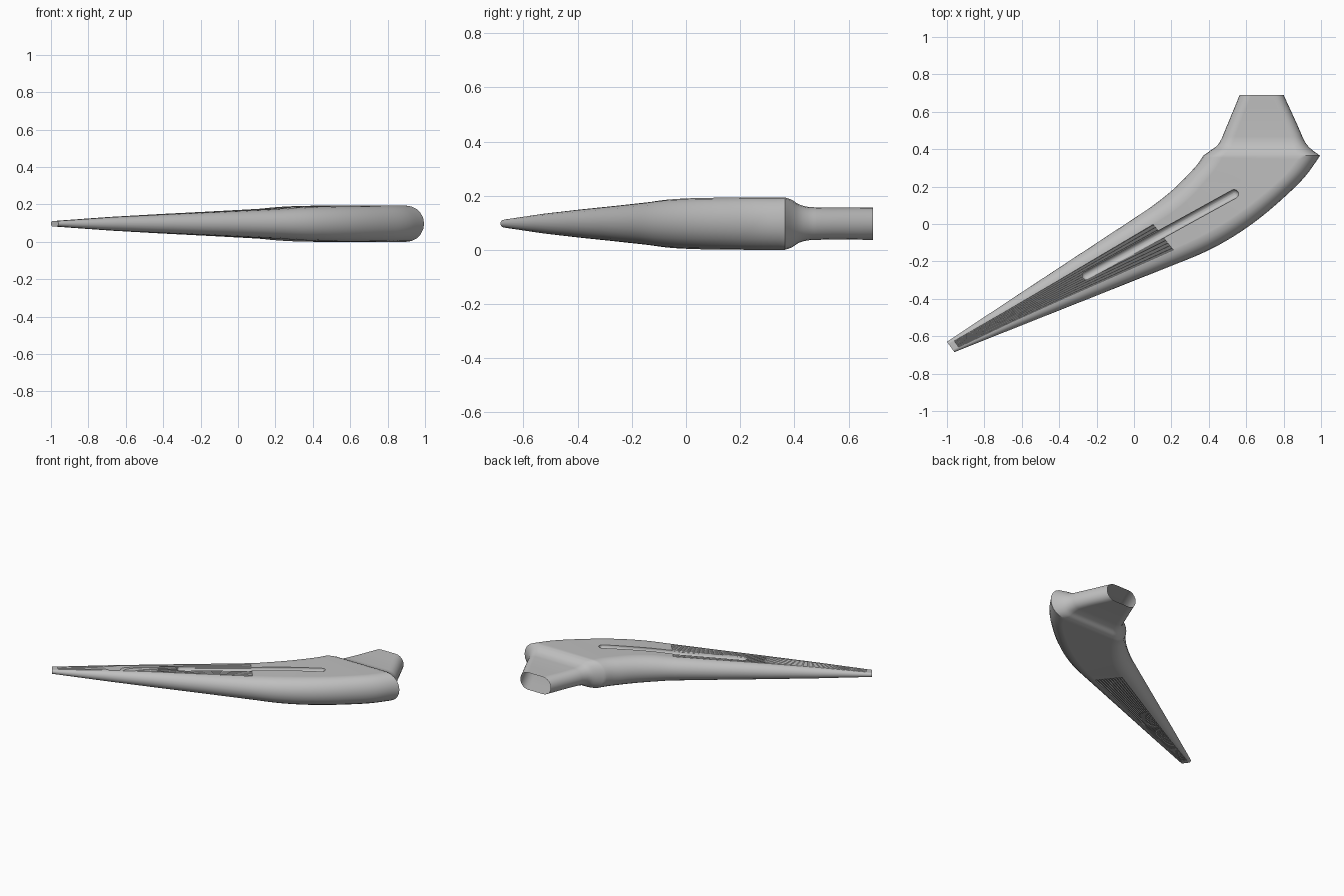
import bpy, bmesh, math
from mathutils import Vector, Matrix

if "Cube" in bpy.data.objects:
    bpy.data.objects.remove(bpy.data.objects["Cube"])

MID_Z = 0.097
FLAT = 40       # divisions across each flat side
ARC = 10        # divisions around each rounded edge

metal = bpy.data.materials.new("satin grey metal")
metal.use_nodes = True
GREY = (0.52, 0.52, 0.52, 1)
metal.diffuse_color = GREY
metal.node_tree.nodes["Principled BSDF"].inputs["Base Color"].default_value = GREY

# Stations: inner edge x, y, outer edge x, y, half thickness
BLADE = [(-1, -.63, -.96, -.685, .014), (-.97, -.61, -.93, -.673, .0165),
         (.05, .063, .26, -.2, .079), (.13, .12, .42, -.13, .088),
         (.215, .19, .61, -.015, .094), (.29, .265, .80, .14, .096),
         (.34, .32, .92, .26, .097), (.37, .365, .995, .365, .097)]
NECK = [BLADE[-1], (.405, .39, .96, .39, .088), (.44, .415, .932, .415, .072),
        (.465, .45, .908, .45, .062), (.48, .485, .893, .485, .06),
        (.565, .69, .80, .69, .06)]


def smooth_path(rows, straight=0):
    """Return a function (segment, t) giving a smooth station; early rows stay straight."""
    rows = [Vector(r) for r in rows]
    gaps, slopes = [], []
    for a, b in zip(rows, rows[1:]):
        gap = math.hypot(b[0] + b[2] - a[0] - a[2], b[1] + b[3] - a[1] - a[3])
        gaps.append(gap)
        slopes.append((b - a) / gap)
    tangents = [slopes[0]]
    for i in range(1, len(slopes)):
        if i <= straight:
            tangents.append(slopes[i - 1])
        else:
            p, n = gaps[i - 1], gaps[i]
            tangents.append((slopes[i - 1] * n + slopes[i] * p) / (p + n))
    tangents.append(slopes[-1])

    def at(i, t):
        g = gaps[i]
        return (rows[i] * (2*t**3 - 3*t**2 + 1) + tangents[i] * g * (t**3 - 2*t**2 + t)
                + rows[i + 1] * (3*t**2 - 2*t**3) + tangents[i + 1] * g * (t**3 - t**2))
    return at


def section(row, grooved):
    """Closed stadium section, with grooves across both flats if wanted."""
    left, right, h = Vector(row[0:2]), Vector(row[2:4]), row[4]
    width = (right - left).length
    across = (right - left) / width
    r = min(h, width * .45)
    depth = min(.007, .3 * h) if grooved else 0
    pts = []
    for side in (1, -1):
        for k in range(FLAT + 1):
            s = r + (width - 2 * r) * k / FLAT
            z = h - (depth if k % 4 >= 2 else 0)
            pts.append((s if side > 0 else width - s, side * z))
        for k in range(1, ARC):
            a = math.pi * k / ARC
            s = width - r + r * math.sin(a)
            pts.append((s if side > 0 else width - s, side * h * math.cos(a)))
    return [(*(left + across * s), MID_Z + z) for s, z in pts]


# Stations along the whole stem
blade, neck = smooth_path(BLADE, 2), smooth_path(NECK)
rings = [section(blade(0, 0), False), section(blade(1, 0), False)]
rings += [section(blade(1, t), True) for t in (.002, .25, .5, .75, .998)]
rings.append(section(blade(2, 0), False))
for i in range(2, len(BLADE) - 1):
    rings += [section(blade(i, k / 5), False) for k in range(1, 6)]
for i in range(len(NECK) - 1):
    rings += [section(neck(i, k / 4), False) for k in range(1, 5)]

# Stem body
bm = bmesh.new()
loops = [[bm.verts.new(p) for p in ring] for ring in rings]
count = len(loops[0])
for a, b in zip(loops, loops[1:]):
    for j in range(count):
        n = (j + 1) % count
        bm.faces.new((a[j], a[n], b[n], b[j]))
bm.faces.new(loops[0])
bm.faces.new(loops[-1])
bmesh.ops.recalc_face_normals(bm, faces=bm.faces)


def make_object(name, bm):
    mesh = bpy.data.meshes.new(name)
    bm.to_mesh(mesh)
    bm.free()
    mesh.materials.append(metal)
    obj = bpy.data.objects.new(name, mesh)
    bpy.context.collection.objects.link(obj)
    return obj


stem = make_object("stem_body", bm)

# Round-ended slot in the upper side
bm = bmesh.new()
for end in ((-.255, -.275, .155), (.535, .16, .193)):
    bmesh.ops.create_uvsphere(bm, u_segments=24, v_segments=12, radius=.024,
                              matrix=Matrix.Translation(end))
hull = bmesh.ops.convex_hull(bm, input=bm.verts)
bmesh.ops.delete(bm, geom=[v for v in bm.verts if v.is_valid and not any(
    f in set(hull["geom"]) for f in v.link_faces)], context='VERTS')
keep = set(hull["geom"])
bmesh.ops.delete(bm, geom=[v for v in hull["geom_interior"]
                           if v.is_valid and isinstance(v, bmesh.types.BMVert)], context='VERTS')
bmesh.ops.recalc_face_normals(bm, faces=bm.faces)
cutter = make_object("slot_cutter", bm)
cutter.hide_render = True

bpy.context.view_layer.objects.active = stem
stem.select_set(True)
cut = stem.modifiers.new("slot", 'BOOLEAN')
cut.operation = 'DIFFERENCE'
cut.solver = 'EXACT'
cut.object = cutter
bpy.ops.object.modifier_apply(modifier=cut.name)
bpy.data.objects.remove(cutter)

# Open the end of the neck
bm = bmesh.new()
bm.from_mesh(stem.data)
ends = [f for f in bm.faces if all(v.co.y > .6895 for v in f.verts)]
bmesh.ops.delete(bm, geom=ends, context='FACES')
bm.to_mesh(stem.data)
bm.free()

bpy.ops.object.select_all(action='DESELECT')
stem.select_set(True)
bpy.ops.object.shade_smooth_by_angle(angle=math.radians(32))
